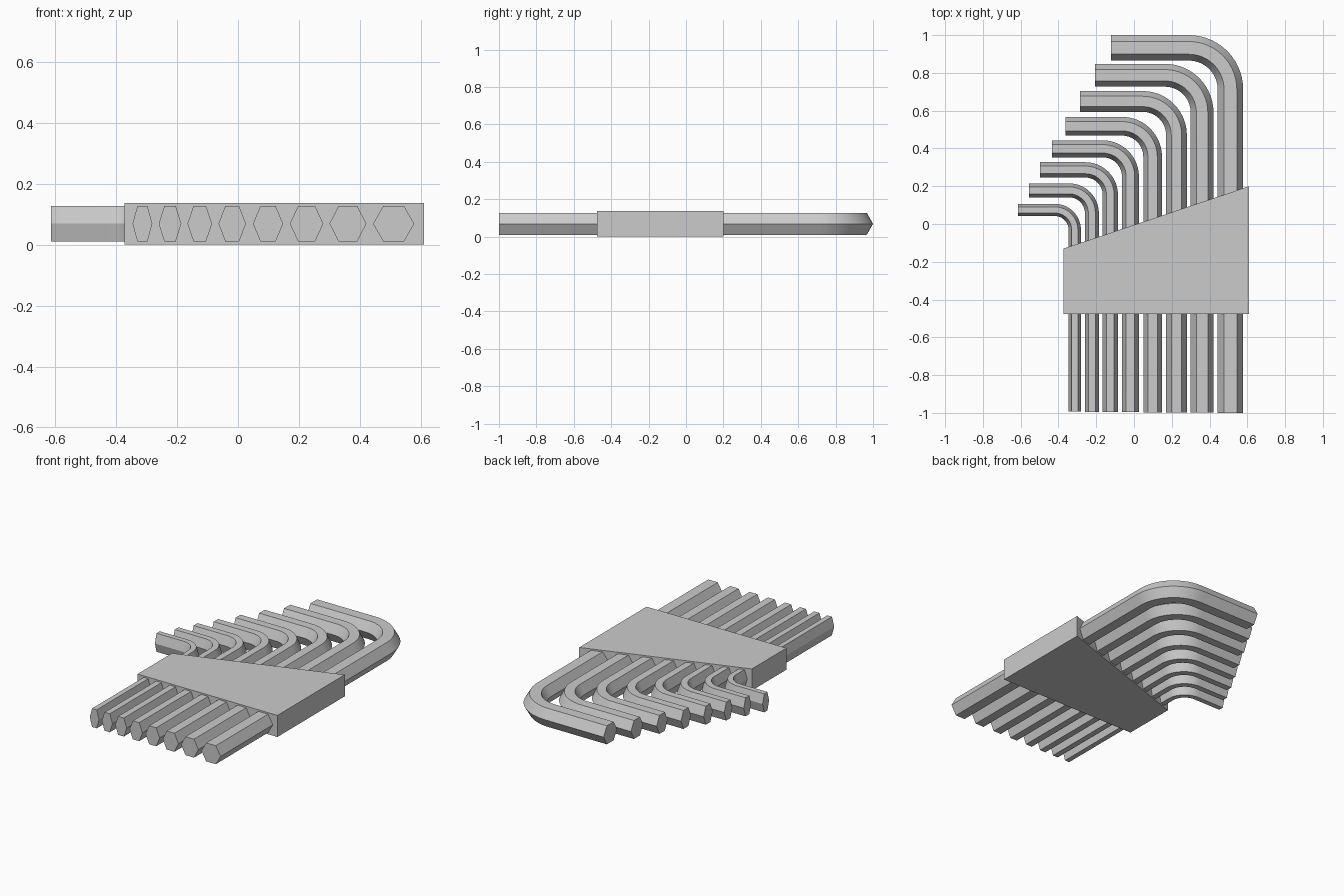
import bpy, bmesh
from math import sin, cos, pi, radians

if "Cube" in bpy.data.objects:
    bpy.data.objects.remove(bpy.data.objects["Cube"])

Z_MID, HALF_H, ARC_STEPS = 0.0685, 0.0587, 14


def finish(name, bm):
    bmesh.ops.recalc_face_normals(bm, faces=bm.faces)
    mesh = bpy.data.meshes.new(name)
    bm.to_mesh(mesh)
    bm.free()
    obj = bpy.data.objects.new(name, mesh)
    bpy.context.collection.objects.link(obj)
    return obj


def hex_key(name, right, width, top, left, bottom):
    """L-shaped bar: six-sided section swept up the leg, round the bend, along the arm."""
    cx, cy, r = right - width / 2, top - width / 2, 1.63 * width
    # centre path as (x, y, angle of outward direction)
    path = [(cx, bottom, 0)]
    for i in range(ARC_STEPS + 1):
        a = pi / 2 * i / ARC_STEPS
        path.append((cx - r + r * cos(a), cy - r + r * sin(a), a))
    path.append((left, cy, pi / 2))

    w = width / 2
    section = [(w, 0), (w / 2, HALF_H), (-w / 2, HALF_H),
               (-w, 0), (-w / 2, -HALF_H), (w / 2, -HALF_H)]
    bm = bmesh.new()
    rings = [[bm.verts.new((x + u * cos(a), y + u * sin(a), Z_MID + v))
              for u, v in section] for x, y, a in path]
    for p, q in zip(rings, rings[1:]):
        for k in range(6):
            n = (k + 1) % 6
            bm.faces.new((p[k], p[n], q[n], q[k]))
    bm.faces.new(rings[0])
    bm.faces.new(rings[-1])
    obj = finish(name, bm)
    bpy.ops.object.select_all(action='DESELECT')
    obj.select_set(True)
    bpy.context.view_layer.objects.active = obj
    bpy.ops.object.shade_smooth_by_angle(angle=radians(30))


# Keys, smallest to largest: right side, width, top of arm, arm tip
keys = [
    (-0.281, 0.065, 0.107, -0.613),
    (-0.186, 0.074, 0.215, -0.556),
    (-0.085, 0.081, 0.327, -0.498),
    (0.026, 0.090, 0.443, -0.434),
    (0.148, 0.099, 0.567, -0.362),
    (0.280, 0.110, 0.704, -0.287),
    (0.421, 0.121, 0.848, -0.207),
    (0.578, 0.135, 1.000, -0.121),
]
for i, (right, width, top, left) in enumerate(keys):
    hex_key(f"hex_key_{i + 1}", right, width, top, left, -0.993 - 0.001 * i)

# Holder block with slanted back edge
bm = bmesh.new()
outline = [(-0.372, -0.476), (0.61, -0.476), (0.61, 0.20), (-0.372, -0.13)]
base = bm.faces.new([bm.verts.new((x, y, 0)) for x, y in outline])
ext = bmesh.ops.extrude_face_region(bm, geom=[base])
top_verts = [g for g in ext["geom"] if isinstance(g, bmesh.types.BMVert)]
bmesh.ops.translate(bm, verts=top_verts, vec=(0, 0, 0.137))
# extrude_face_region can drop the source face, so close the base if open
open_edges = [e for e in bm.edges if e.is_boundary]
if open_edges:
    bmesh.ops.holes_fill(bm, edges=open_edges, sides=4)
finish("holder", bm)
